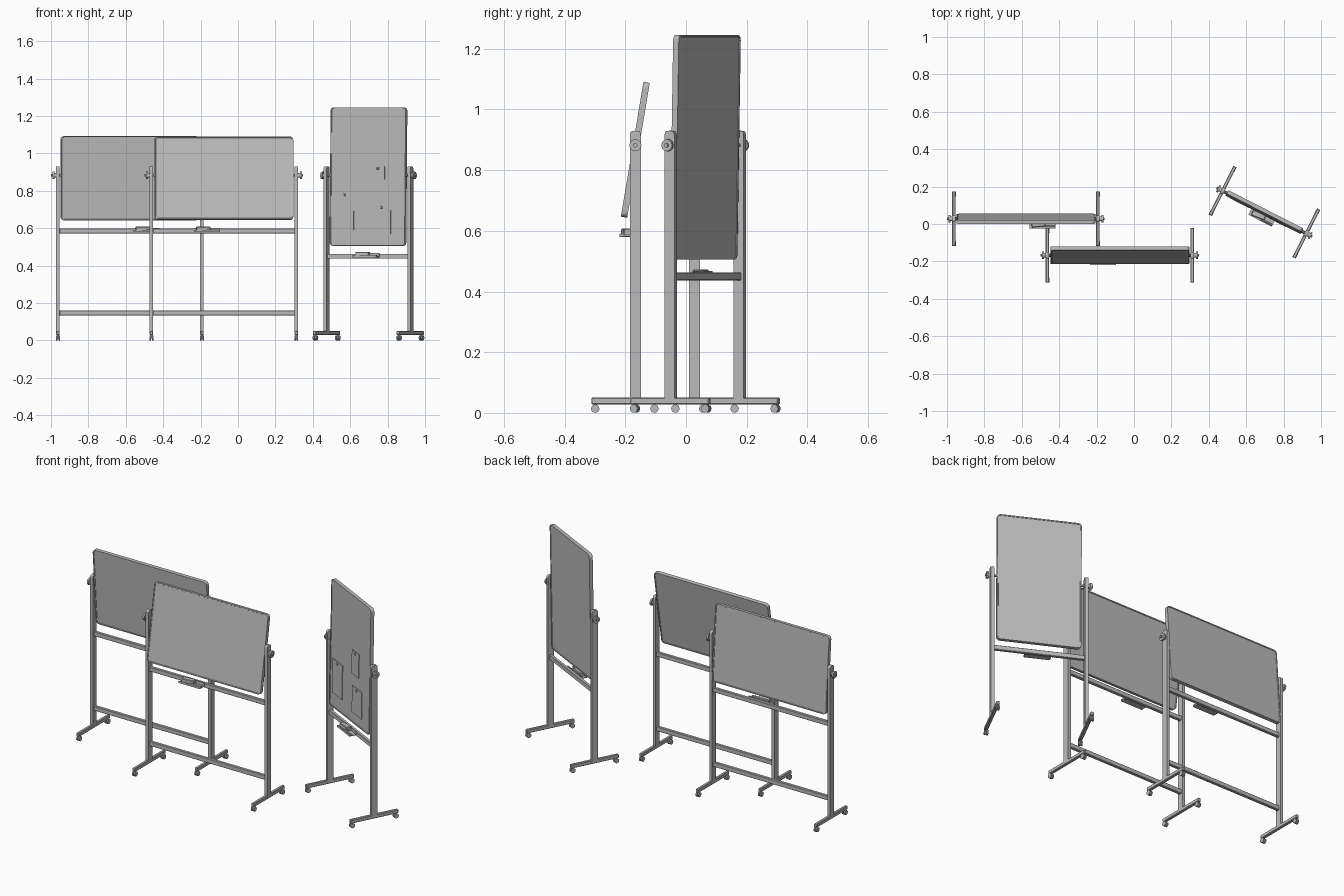
import bpy, bmesh, math
from mathutils import Matrix, Vector

if "Cube" in bpy.data.objects:
    bpy.data.objects.remove(bpy.data.objects["Cube"])


def material(name, v):
    m = bpy.data.materials.new(name)
    m.diffuse_color = (v, v, v, 1)
    m.use_nodes = True
    m.node_tree.nodes["Principled BSDF"].inputs["Base Color"].default_value = m.diffuse_color
    return m


GREY = material("light_grey", 0.5)


def finish(name, bm, frame, local=Matrix()):
    bmesh.ops.recalc_face_normals(bm, faces=bm.faces)
    me = bpy.data.meshes.new(name)
    bm.to_mesh(me)
    bm.free()
    me.materials.append(GREY)
    ob = bpy.data.objects.new(name, me)
    ob.matrix_world = frame @ local
    bpy.context.collection.objects.link(ob)
    return ob


def box(name, frame, centre, size, bevel=0.0, local=Matrix()):
    bm = bmesh.new()
    bmesh.ops.create_cube(bm, size=1, matrix=Matrix.Translation(centre) @ Matrix.Diagonal((*size, 1)))
    if bevel:
        bmesh.ops.bevel(bm, geom=bm.edges[:], offset=bevel, segments=1, affect='EDGES')
    return finish(name, bm, frame, local)


def rod(name, frame, centre, radius, length, axis='X', sides=12):
    """Cylinder lying along the given axis."""
    bm = bmesh.new()
    turn = Matrix.Rotation(math.pi / 2, 4, 'Y') if axis == 'X' else Matrix()
    bmesh.ops.create_cone(bm, cap_ends=True, segments=sides, radius1=radius, radius2=radius,
                          depth=length, matrix=Matrix.Translation(centre) @ turn)
    return finish(name, bm, frame)


def rounded_rect(w, h, r, n=4):
    pts = []
    for k, (sx, sz) in enumerate(((1, 1), (-1, 1), (-1, -1), (1, -1))):
        for i in range(n + 1):
            a = math.pi / 2 * (k + i / n)
            pts.append((sx * (w / 2 - r) + r * math.cos(a), sz * (h / 2 - r) + r * math.sin(a)))
    return pts


def board(frame, w, h, z, tilt):
    """Rounded framed panel with a shallow recessed writing face on both sides."""
    bm = bmesh.new()
    t = 0.021
    vs = [bm.verts.new((x, -t / 2, y)) for x, y in rounded_rect(w, h, 0.018)]
    face = bm.faces.new(vs)
    ext = bmesh.ops.extrude_face_region(bm, geom=[face])
    bmesh.ops.translate(bm, vec=(0, t, 0), verts=[g for g in ext['geom'] if isinstance(g, bmesh.types.BMVert)])
    bmesh.ops.recalc_face_normals(bm, faces=bm.faces)
    big = [f for f in bm.faces if len(f.verts) > 4]
    bmesh.ops.inset_region(bm, faces=big, thickness=0.006, depth=0)
    bmesh.ops.inset_region(bm, faces=big, thickness=0.001, depth=-0.002)
    local = Matrix.Translation((0, 0, z)) @ Matrix.Rotation(math.radians(tilt), 4, 'X')
    finish("board", bm, frame, local)
    return local


def post(frame, x):
    """Flat upright with a rounded top."""
    bm = bmesh.new()
    r, top = 0.018, 0.93
    pts = [(-r, 0.045), (r, 0.045)]
    pts += [(r * math.copysign(abs(math.cos(a)) ** 0.6, math.cos(a)), top - r + r * math.sin(a) ** 0.6)
            for a in [math.pi * (i + 0.001) / 8.002 for i in range(9)]]
    face = bm.faces.new([bm.verts.new((x - 0.009, y, z)) for y, z in pts])
    ext = bmesh.ops.extrude_face_region(bm, geom=[face])
    bmesh.ops.translate(bm, vec=(0.018, 0, 0), verts=[g for g in ext['geom'] if isinstance(g, bmesh.types.BMVert)])
    finish("post", bm, frame)


def stand(centre, turn, half, rails, size, tilt, tray_x, knob_z=0.882):
    frame = Matrix.Translation((*centre, 0)) @ Matrix.Rotation(math.radians(turn), 4, 'Z')
    for s in (-1, 1):
        x = s * half
        post(frame, x)
        box("foot", frame, (x, 0, 0.039), (0.018, 0.29, 0.022), 0.003)
        # casters
        for y in (-0.132, 0.132):
            rod("caster_stem", frame, (x, y, 0.023), 0.005, 0.016, 'Z', 8)
            rod("caster_wheel", frame, (x - 0.006, y, 0.014), 0.014, 0.008, 'X', 10)
            rod("caster_wheel", frame, (x + 0.006, y, 0.014), 0.014, 0.008, 'X', 10)
            rod("caster_axle", frame, (x, y, 0.014), 0.005, 0.018, 'X', 8)
        # clamp knob and pivot
        inner, outer = size[0] / 2 - 0.005, half + 0.036
        rod("pivot", frame, (s * (inner + outer) / 2, 0, knob_z), 0.007, outer - inner, 'X', 10)
        rod("knob", frame, (s * (half + 0.024), 0, knob_z), 0.02, 0.010, 'X', 12)
        rod("knob_boss", frame, (s * (half + 0.013), 0, knob_z), 0.012, 0.012, 'X', 12)
    for z in rails:
        box("rail", frame, (0, 0, z), (2 * half - 0.016, 0.018, 0.026), 0.002)
    # tray on the upper rail, with an eraser and a marker
    z = rails[0]
    box("tray_floor", frame, (tray_x, -0.030, z - 0.004), (0.14, 0.042, 0.004))
    box("tray_lip", frame, (tray_x, -0.050, z), (0.14, 0.003, 0.012))
    box("tray_back", frame, (tray_x, -0.0105, z + 0.006), (0.14, 0.003, 0.022))
    slant = Matrix.Translation((tray_x - 0.02, -0.028, z + 0.011)) @ Matrix.Rotation(math.radians(6), 4, 'Z')
    box("eraser", frame, (0, 0, 0), (0.075, 0.030, 0.024), 0.003, slant)
    rod("marker", frame, (tray_x + 0.035, -0.042, z + 0.003), 0.005, 0.07, 'X', 8)
    return frame, board(frame, size[0], size[1], 0.876 if size[1] > size[0] else 0.867, tilt)


# two wide boards and one tall board
stand((-0.0755, -0.167), 0, 0.3875, (0.585, 0.146), (0.742, 0.45), -9.5, -0.09)
stand((-0.578, 0.028), 0, 0.385, (0.585, 0.146), (0.742, 0.45), 4.2, 0.088)
frame, local = stand((0.6975, 0.0635), -27, 0.251, (0.450,), (0.45, 0.74), -1, 0.0)

# paper notes and magnets on the tall board: x, z, width, height
for x, z, w, h in ((0.063, -0.015, 0.08, 0.14), (-0.135, -0.185, 0.11, 0.20), (0.087, -0.23, 0.11, 0.155)):
    box("paper_note", frame, (x, -0.0115, z), (w, 0.003, h), 0, local)
    box("magnet", frame, (x, -0.015, z + h / 2 - 0.012), (0.012, 0.005, 0.012), 0.002, local)
